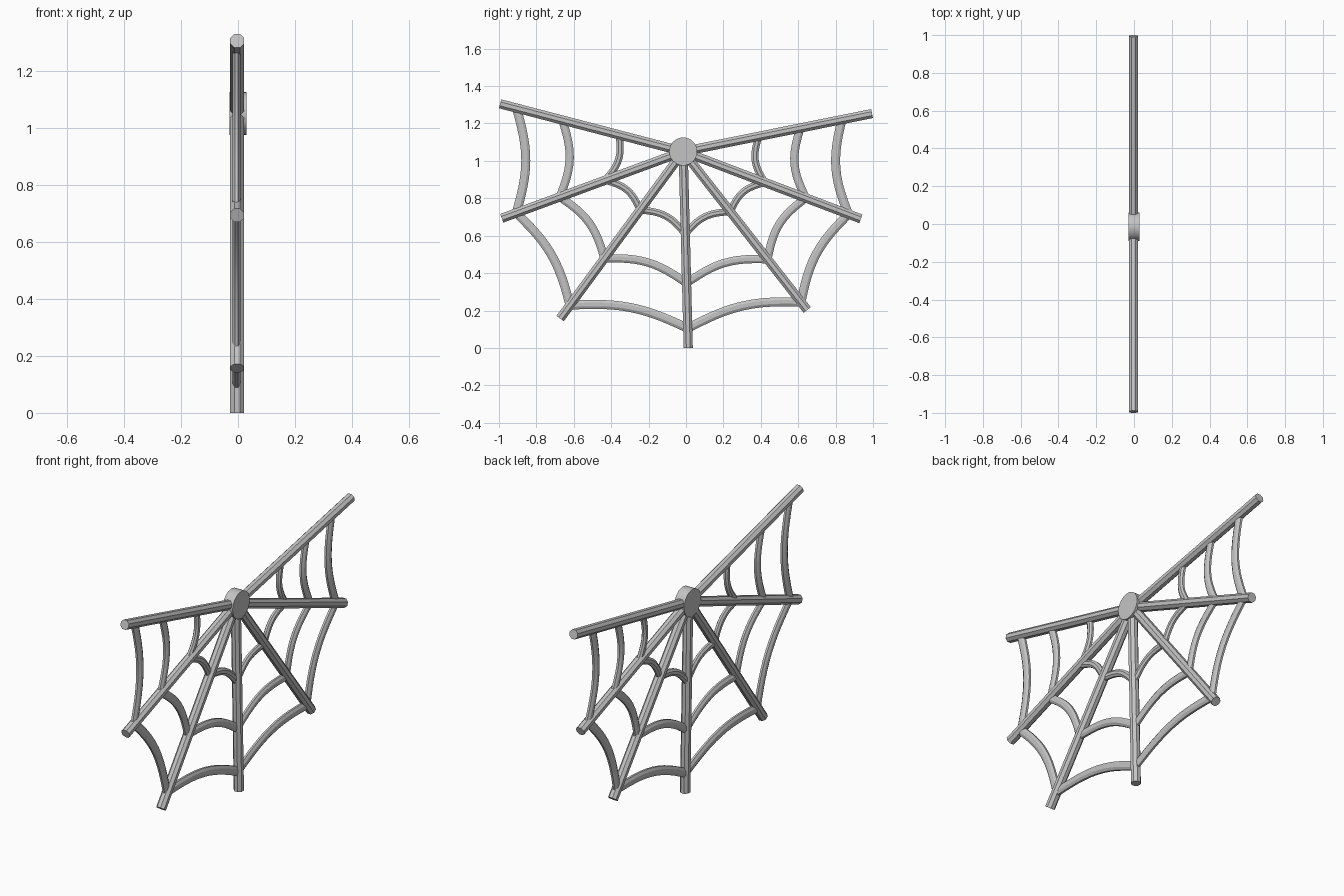
import bpy
import bmesh
import math
from mathutils import Vector, Matrix

if "Cube" in bpy.data.objects:
    bpy.data.objects.remove(bpy.data.objects["Cube"], do_unlink=True)

grey = bpy.data.materials.new("light_grey")
grey.use_nodes = True
colour = (0.55, 0.55, 0.55, 1)
grey.diffuse_color = colour
grey.node_tree.nodes["Principled BSDF"].inputs["Base Color"].default_value = colour

SIDES = 8
SPOKE_X = -0.003
THREAD_X = -0.005
HUB = Vector((0, -0.015, 1.05))


def finish(name, bm, angle):
    bmesh.ops.recalc_face_normals(bm, faces=bm.faces)
    mesh = bpy.data.meshes.new(name)
    bm.to_mesh(mesh)
    bm.free()
    mesh.materials.append(grey)
    obj = bpy.data.objects.new(name, mesh)
    bpy.context.collection.objects.link(obj)
    bpy.ops.object.select_all(action="DESELECT")
    obj.select_set(True)
    bpy.context.view_layer.objects.active = obj
    bpy.ops.object.shade_smooth_by_angle(angle=math.radians(angle))
    return obj


def bar(name, path, half_x, half_wide, x):
    """Sweep an eight-sided section along a path in the upright plane."""
    bm = bmesh.new()
    rings = []
    corner = 1 / math.cos(math.pi / SIDES)
    for i, p in enumerate(path):
        along = (path[min(i + 1, len(path) - 1)] - path[max(i - 1, 0)]).normalized()
        across = Vector((0, -along.z, along.y))
        ring = []
        for k in range(SIDES):
            a = math.tau * (k + 0.5) / SIDES
            offset = across * (half_wide * corner * math.sin(a))
            offset.x = x + half_x * corner * math.cos(a)
            ring.append(bm.verts.new(p + offset))
        rings.append(ring)
    for r, s in zip(rings, rings[1:]):
        for k in range(SIDES):
            n = (k + 1) % SIDES
            bm.faces.new((r[k], r[n], s[n], s[k]))
    bm.faces.new(rings[0])
    bm.faces.new(rings[-1])
    return finish(name, bm, 25)


# Each spoke: tip y, tip z, then where the three rings of thread meet it
spokes = [
    (-0.994, 1.305, 0.35, 0.66, 0.91),
    (-0.985, 0.693, 0.43, 0.68, 0.92),
    (-0.673, 0.157, 0.35, 0.64, 0.92),
    (0.012, 0.0, 0.42, 0.67, 0.90),
    (0.648, 0.203, 0.38, 0.68, 0.95),
    (0.935, 0.69, 0.46, 0.69, 0.93),
    (0.995, 1.253, 0.40, 0.62, 0.84),
]
tips = [Vector((0, s[0], s[1])) for s in spokes]

# Straight spokes fanning out from the hub
for i, tip in enumerate(tips):
    bar(f"spoke_{i + 1}", [HUB, tip], 0.0245, 0.0245, SPOKE_X)

# Sagging threads between neighbouring spokes: ring name, half width, sag
rings = [("inner", 0.019, 0.036), ("middle", 0.022, 0.046), ("outer", 0.024, 0.05)]
STEPS = 12
for r, (label, half, sag) in enumerate(rings):
    for i in range(len(spokes) - 1):
        a = HUB.lerp(tips[i], spokes[i][r + 2])
        b = HUB.lerp(tips[i + 1], spokes[i + 1][r + 2])
        chord = (b - a).normalized()
        inward = Vector((0, -chord.z, chord.y))
        if inward.dot(HUB - a) < 0:
            inward.negate()
        path = []
        for k in range(STEPS + 1):
            t = k / STEPS
            path.append(a.lerp(b, t) + inward * sag * math.sin(math.pi * t))
        bar(f"{label}_thread_{i + 1}", path, 0.014, half, THREAD_X)

# Round hub
bm = bmesh.new()
bmesh.ops.create_cone(bm, cap_ends=True, segments=32, radius1=0.075, radius2=0.075,
                      depth=0.06,
                      matrix=Matrix.Translation(HUB) @ Matrix.Rotation(math.pi / 2, 4, "Y"))
finish("hub", bm, 30)
